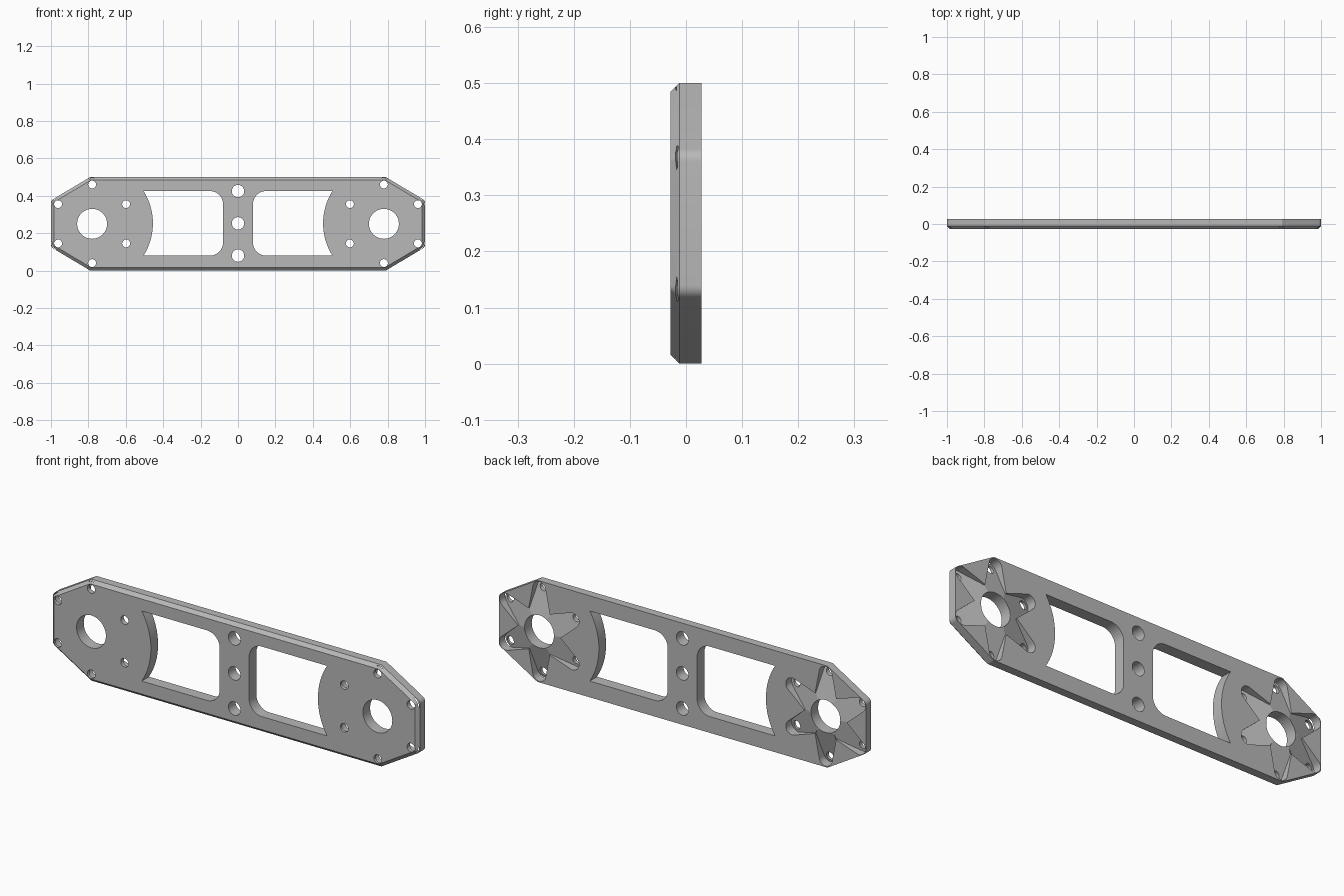
import bpy, bmesh, math
from mathutils import Vector

cube = bpy.data.objects.get("Cube")
if cube:
    bpy.data.objects.remove(cube, do_unlink=True)

HALF_T = 0.028      # half thickness of the plate
MID_Z = 0.25        # height of the centre line
HUB_X = 0.78        # centre of each end mount
BOLT_R = 0.21       # bolt circle radius
ARM_R = 0.035       # rounded tip of each pocket arm

metal = bpy.data.materials.new("grey_metal")
metal.use_nodes = True
grey = (0.48, 0.48, 0.48, 1)
metal.diffuse_color = grey
metal.node_tree.nodes["Principled BSDF"].inputs["Base Color"].default_value = grey


def arc(cx, cz, r, a0, a1, n):
    """Points on an arc, angles in degrees."""
    return [(cx + r * math.cos(math.radians(a0 + (a1 - a0) * i / n)),
             cz + r * math.sin(math.radians(a0 + (a1 - a0) * i / n)))
            for i in range(n + 1)]


def loft(bm, rings):
    """Closed solid through equal rings of 3D points."""
    rows = [[bm.verts.new(p) for p in ring] for ring in rings]
    for a, b in zip(rows, rows[1:]):
        for i in range(len(a)):
            j = (i + 1) % len(a)
            bm.faces.new((a[i], a[j], b[j], b[i]))
    bm.faces.new(rows[0])
    bm.faces.new(rows[-1])


def prism(bm, outline, y0=-0.1, y1=0.1):
    loft(bm, [[(x, y, z) for x, z in outline] for y in (y0, y1)])


def make_object(name, bm):
    bmesh.ops.recalc_face_normals(bm, faces=bm.faces)
    mesh = bpy.data.meshes.new(name)
    bm.to_mesh(mesh)
    bm.free()
    mesh.materials.append(metal)
    obj = bpy.data.objects.new(name, mesh)
    bpy.context.collection.objects.link(obj)
    return obj


# Plate outline: long octagon with softened end corners
def plate_outline(inset):
    slope = math.atan2(0.125, 0.21)
    turn = math.pi / 2 - slope
    top = (0.79 - inset * math.tan(slope / 2), 0.25 - inset)
    end = (1 - inset, 0.125 - inset * math.tan(turn / 2))
    r = 0.026 - inset
    cx, cz = end[0] - r, end[1] - r * math.tan(turn / 2)
    corner = arc(cx, cz, r, 0, math.degrees(turn), 6)
    quarter = corner + [top]
    right = [(x, -z) for x, z in reversed(quarter)] + quarter
    return right + [(-x, -z) for x, z in right]


bm = bmesh.new()
loft(bm, [[(x, y, z + MID_Z) for x, z in plate_outline(inset)]
          for inset, y in ((0.016, -HALF_T), (0, -0.012), (0, HALF_T))])
plate = make_object("mounting_plate", bm)
cutters = []

# Two windows, each with a curved side concentric with its end mount
bm = bmesh.new()
low, high, inner, fillet, big = 0.08, 0.425, 0.08, 0.07, 0.325
sweep = math.degrees(math.asin((high - low) / 2 / big))
mid = (low + high) / 2
window = (arc(inner + fillet, low + fillet, fillet, 270, 180, 12)
          + arc(inner + fillet, high - fillet, fillet, 180, 90, 12)
          + arc(HUB_X, mid, big, 180 - sweep, 180 + sweep, 16))
for side in (-1, 1):
    prism(bm, [(side * x, z) for x, z in window])
cutters.append(make_object("window_cutter", bm))

# Star pockets: arms that deepen towards the bolt holes on the back
notch = 0.115
arm = [(0, 0), (notch * math.cos(math.pi / 6), -notch / 2)]
arm += arc(BOLT_R, 0, ARM_R, -80, 80, 16)
arm += [(notch * math.cos(math.pi / 6), notch / 2)]
for side in (-1, 1):
    for k in range(6):
        a = math.radians(90 + 60 * k)
        floor, lid = [], []
        for u, v in arm:
            x = side * HUB_X + u * math.cos(a) - v * math.sin(a)
            z = MID_Z + u * math.sin(a) + v * math.cos(a)
            floor.append((x, HALF_T - 0.28 * (u - 0.075), z))
            lid.append((x, 0.1, z))
        bm = bmesh.new()
        loft(bm, [floor, lid])
        cutters.append(make_object("pocket_cutter", bm))

# Round holes: centre bar, hubs and bolt circles
bm = bmesh.new()
holes = [(0, z, 0.033) for z in (low, mid, high)]
for side in (-1, 1):
    holes.append((side * HUB_X, MID_Z, 0.08))
    for k in range(6):
        a = math.radians(90 + 60 * k)
        holes.append((side * HUB_X + BOLT_R * math.cos(a),
                      MID_Z + BOLT_R * math.sin(a), 0.021))
for x, z, r in holes:
    prism(bm, arc(x, z, r, 0, 360, 48)[:-1])
cutters.append(make_object("hole_cutter", bm))

# Cut everything out and bake the result
for cutter in cutters:
    cutter.hide_render = True
    mod = plate.modifiers.new("cut", 'BOOLEAN')
    mod.operation = 'DIFFERENCE'
    mod.solver = 'EXACT'
    mod.object = cutter
depsgraph = bpy.context.evaluated_depsgraph_get()
baked = bpy.data.meshes.new_from_object(plate.evaluated_get(depsgraph))
plate.modifiers.clear()
plate.data = baked
for cutter in cutters:
    bpy.data.objects.remove(cutter, do_unlink=True)

# Smooth the round walls, keep every facet crisp
bpy.ops.object.select_all(action='DESELECT')
plate.select_set(True)
bpy.context.view_layer.objects.active = plate
bpy.ops.object.shade_smooth_by_angle(angle=math.radians(12))
